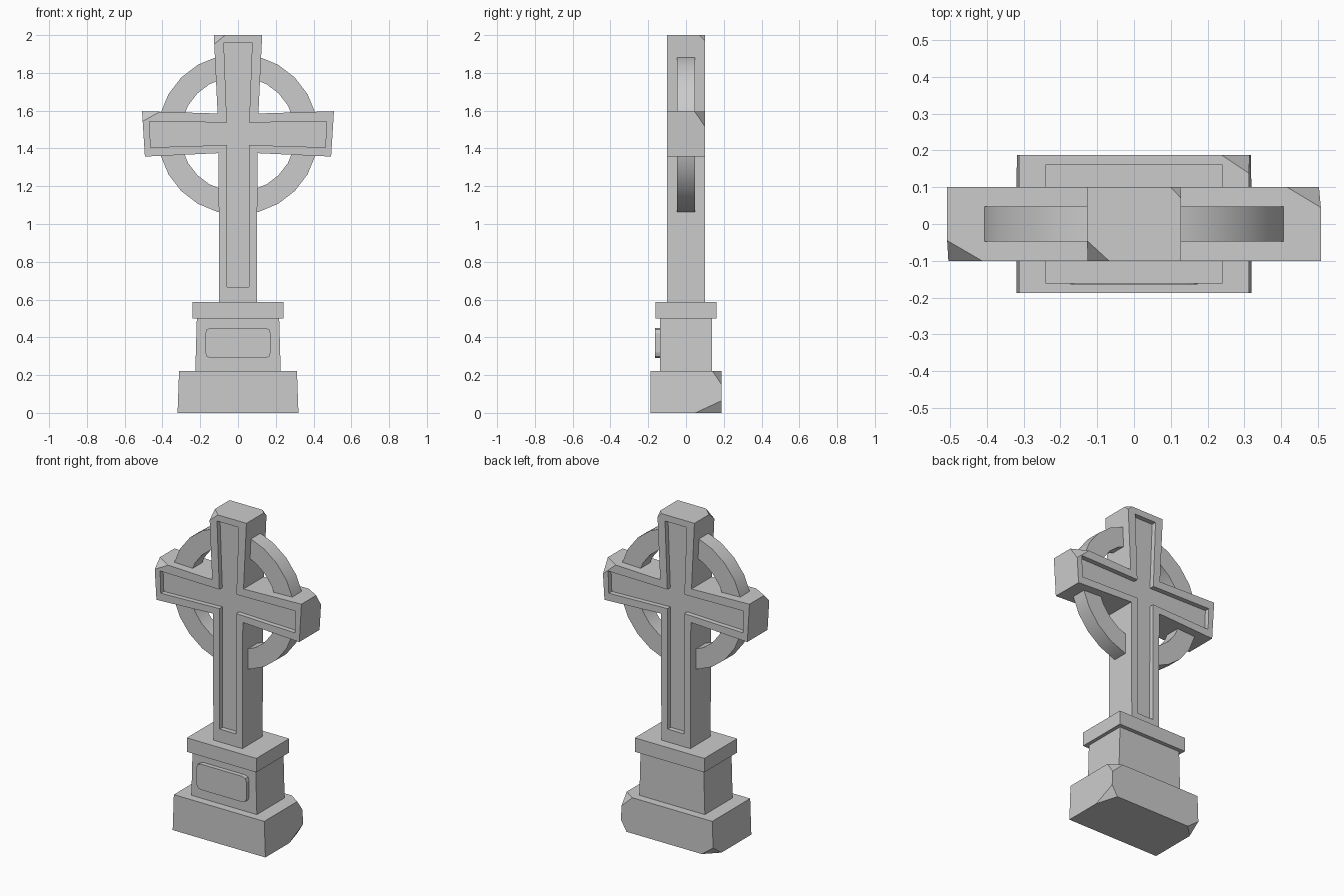
import bpy, bmesh, math
from mathutils import Vector

if "Cube" in bpy.data.objects:
    bpy.data.objects.remove(bpy.data.objects["Cube"])


def make(name, verts, faces):
    bm = bmesh.new()
    vs = [bm.verts.new(v) for v in verts]
    for f in faces:
        bm.faces.new([vs[i] for i in f])
    bmesh.ops.recalc_face_normals(bm, faces=bm.faces)
    me = bpy.data.meshes.new(name)
    bm.to_mesh(me)
    bm.free()
    ob = bpy.data.objects.new(name, me)
    bpy.context.collection.objects.link(ob)
    return ob


def prism(name, half, y0, y1):
    """Mirror a right-hand half outline (x, z) and extrude it along y."""
    outline = half + [(-x, z) for x, z in reversed(half)]
    n = len(outline)
    verts = [(x, y, z) for y in (y0, y1) for x, z in outline]
    faces = [list(range(n)), list(range(n, 2 * n))]
    faces += [(i, (i + 1) % n, n + (i + 1) % n, n + i) for i in range(n)]
    return make(name, verts, faces)


def carve(ob, cutter):
    mod = ob.modifiers.new("carve", 'BOOLEAN')
    mod.operation, mod.solver, mod.object = 'DIFFERENCE', 'EXACT', cutter
    cutter.hide_render = True
    bpy.context.view_layer.objects.active = ob
    bpy.ops.object.modifier_apply(modifier=mod.name)
    bpy.data.objects.remove(cutter)


def chip(ob, corner, dx, dy, dz):
    """Knock off a corner; signed offsets run from the corner into the stone."""
    c = Vector(corner)
    p = [c + Vector(d) for d in ((dx, 0, 0), (0, dy, 0), (0, 0, dz))]
    m = (p[0] + p[1] + p[2]) / 3
    verts = [m + (q - m) * 1.6 for q in p] + [c + (c - m) * 1.5]
    carve(ob, make("chip_cutter", verts, [(0, 1, 2), (0, 1, 3), (1, 2, 3), (0, 2, 3)]))


# flared cross with a sunken panel on both faces
cross = prism("cross", [(.10, .587), (.103, 1.375), (.493, 1.357), (.508, 1.597),
                        (.108, 1.585), (.128, 2.0)], -.1, .1)
panel = [(.057, .667), (.058, 1.418), (.463, 1.406), (.468, 1.543),
         (.059, 1.537), (.075, 1.96)]
for s in (-1, 1):
    carve(cross, prism("panel_cutter", panel, s * .07, s * .15))
chip(cross, (-.128, -.1, 2.0), .06, .055, -.05)
chip(cross, (.128, .1, 2.0), -.028, -.03, -.03)
chip(cross, (-.508, -.1, 1.597), .10, .055, -.055)
chip(cross, (.508, .1, 1.597), -.095, -.055, -.085)

# stone ring behind the arms
N, verts, faces = 24, [], []
for i in range(N):
    a = 2 * math.pi * i / N
    for r, y in ((.425, -.047), (.425, .047), (.305, .047), (.305, -.047)):
        verts.append((r * math.cos(a), y, 1.475 + r * math.sin(a)))
    j = (i + 1) % N
    faces += [(4 * i + k, 4 * i + (k + 1) % 4, 4 * j + (k + 1) % 4, 4 * j + k)
              for k in range(4)]
ring = make("ring", verts, faces)
bpy.ops.object.select_all(action='DESELECT')
bpy.context.view_layer.objects.active = ring
ring.select_set(True)
bpy.ops.object.shade_smooth_by_angle(angle=math.radians(30))

# stepped pedestal
prism("pedestal_cap", [(.24, .5), (.24, .587)], -.162, .162)
prism("pedestal_block", [(.226, .223), (.218, .5)], -.137, .137)
base = prism("base_block", [(.32, 0), (.312, .223)], -.187, .187)
chip(base, (.314, .187, .223), -.075, -.05, -.07)
chip(base, (.32, .187, 0), -.04, -.137, .068)
chip(base, (-.32, .187, 0), .08, -.08, .06)

# raised plaque with clipped corners
prism("plaque", [(.143, .29), (.165, .298), (.173, .32), (.173, .42),
                 (.165, .442), (.143, .45)], -.164, -.13)
